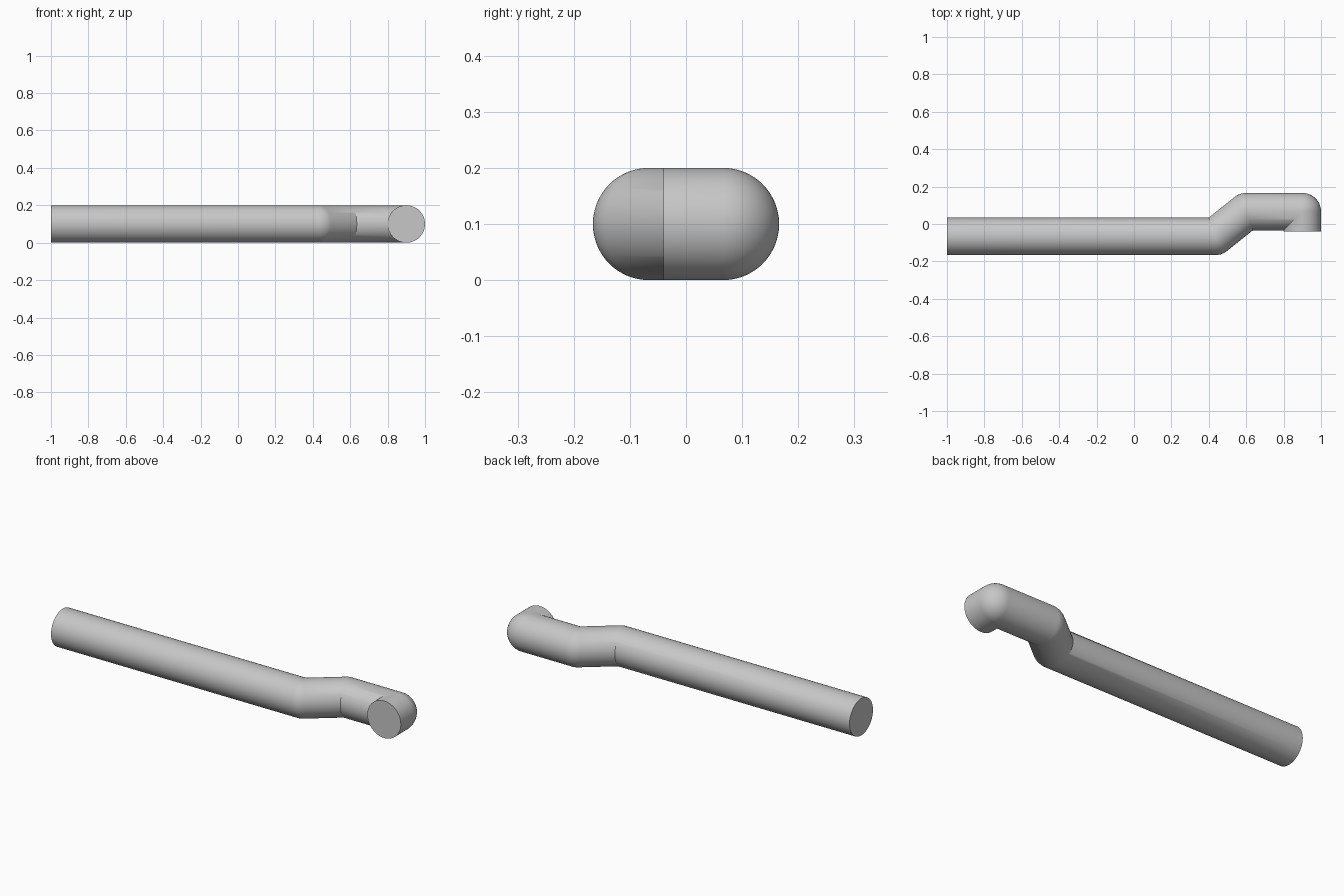
import bpy, bmesh, math
from mathutils import Vector, Matrix

cube = bpy.data.objects.get("Cube")
if cube:
    bpy.data.objects.remove(cube)

RADIUS, SIDES, FAN = 0.1, 64, 16
UP = Vector((0, 0, 1))

# Centre line of the bent bar
path = [Vector((x, y, RADIUS)) for x, y in
        ((-1, -0.066), (0.435, -0.066), (0.6, 0.066), (0.9, 0.066), (0.9, -0.04))]

grey = bpy.data.materials.new("plain grey")
grey.use_nodes = True
grey.diffuse_color = (0.57, 0.57, 0.57, 1)
grey.node_tree.nodes["Principled BSDF"].inputs["Base Color"].default_value = grey.diffuse_color


def side_of(direction):
    return UP.cross(direction).normalized()


def ring(centre, side, mitre=None, inner=0):
    """Circle of points; points on the inner side of a bend lie on the mitre."""
    points = []
    for i in range(SIDES):
        a = math.tau * i / SIDES
        c, s = math.cos(a), math.sin(a)
        across = mitre if c * inner > 0 else side
        points.append(centre + RADIUS * (c * across + s * UP))
    return points


# Rings: flat ends, with round outsides and mitred insides at the bends
dirs = [(b - a).normalized() for a, b in zip(path, path[1:])]
rings = [ring(path[0], side_of(dirs[0]))]
for joint, d0, d1 in zip(path[1:-1], dirs, dirs[1:]):
    turn = math.atan2(d0.cross(d1).z, d0.dot(d1))
    mitre = side_of(d0 + d1) / math.cos(turn / 2)
    for k in range(FAN + 1):
        side = Matrix.Rotation(turn * k / FAN, 3, "Z") @ side_of(d0)
        rings.append(ring(joint, side, mitre, math.copysign(1, turn)))
rings.append(ring(path[-1], side_of(dirs[-1])))

# Skin the rings and cap both ends
bm = bmesh.new()
loops = [[bm.verts.new(p) for p in r] for r in rings]
for a, b in zip(loops, loops[1:]):
    for i in range(SIDES):
        j = (i + 1) % SIDES
        bm.faces.new((a[i], a[j], b[j], b[i]))
bm.faces.new(loops[0])
bm.faces.new(loops[-1])
bmesh.ops.remove_doubles(bm, verts=bm.verts, dist=0.00001)
bmesh.ops.recalc_face_normals(bm, faces=bm.faces)

mesh = bpy.data.meshes.new("bent_bar")
bm.to_mesh(mesh)
bm.free()
mesh.materials.append(grey)
bar = bpy.data.objects.new("bent_bar", mesh)
bpy.context.collection.objects.link(bar)

# Smooth pipe with crisp end rims and inner creases
bpy.ops.object.select_all(action="DESELECT")
bar.select_set(True)
bpy.context.view_layer.objects.active = bar
bpy.ops.object.shade_smooth_by_angle(angle=math.radians(30))
